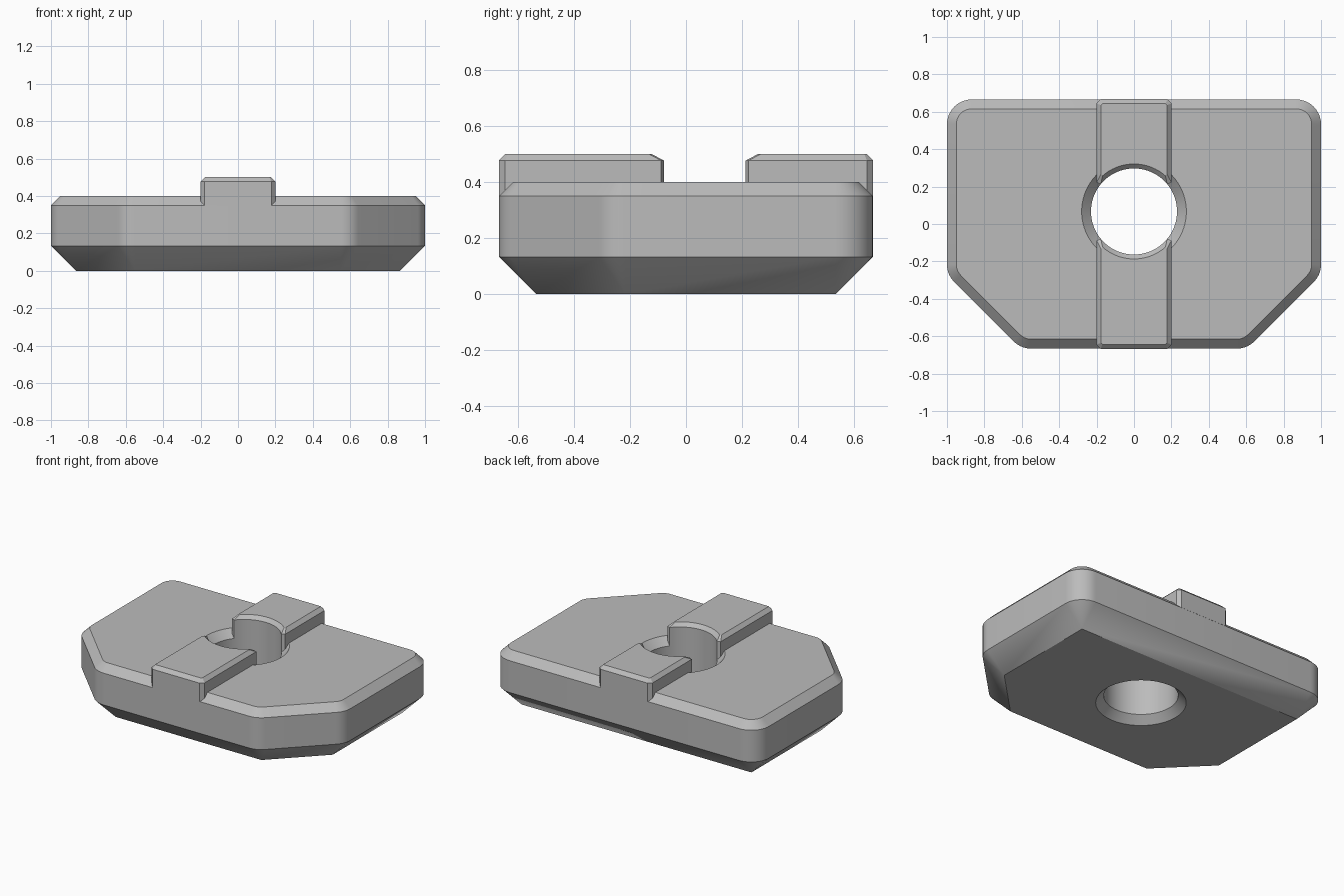
import bpy
import bmesh
from math import sin, cos, asin, radians, sqrt, pi

if "Cube" in bpy.data.objects:
    bpy.data.objects.remove(bpy.data.objects["Cube"], do_unlink=True)

HOLE_Y, HOLE_R = 0.067, 0.23
EDGE_R = 0.133

grey = bpy.data.materials.new("plain grey")
grey.use_nodes = True
colour = (0.5, 0.5, 0.5, 1)
grey.diffuse_color = colour
grey.node_tree.nodes["Principled BSDF"].inputs["Base Color"].default_value = colour


def loft(name, layers):
    """Solid through stacked outlines; layers are (height, outline) pairs."""
    bm = bmesh.new()
    loops = [[bm.verts.new((x, y, z)) for x, y in pts] for z, pts in layers]
    n = len(loops[0])
    for low, high in zip(loops, loops[1:]):
        for i in range(n):
            j = (i + 1) % n
            bm.faces.new((low[i], low[j], high[j], high[i]))
    bm.faces.new(loops[0][::-1])
    bm.faces.new(loops[-1])
    bmesh.ops.remove_doubles(bm, verts=bm.verts, dist=1e-5)
    bmesh.ops.recalc_face_normals(bm, faces=bm.faces)
    mesh = bpy.data.meshes.new(name)
    bm.to_mesh(mesh)
    bm.free()
    mesh.materials.append(grey)
    obj = bpy.data.objects.new(name, mesh)
    bpy.context.collection.objects.link(obj)
    return obj


def activate(obj):
    bpy.ops.object.select_all(action='DESELECT')
    obj.select_set(True)
    bpy.context.view_layer.objects.active = obj


def plate_outline(r, steps=10):
    """Six-cornered core grown outward by r, with round corners."""
    corners = [(-0.55, -0.533, -135, -90), (0.55, -0.533, -90, -45),
               (0.867, -0.216, -45, 0), (0.867, 0.533, 0, 90),
               (-0.867, 0.533, 90, 180), (-0.867, -0.216, 180, 225)]
    pts = []
    for x, y, a, b in corners:
        for k in range(steps + 1):
            t = radians(a + (b - a) * k / steps)
            pts.append((x + r * cos(t), y + r * sin(t)))
    return pts


def circle(r, n=96):
    return [(r * cos(2 * pi * k / n), HOLE_Y + r * sin(2 * pi * k / n))
            for k in range(n)]


def rail_outline(side, d, steps=24):
    """Rail plan inset by d: bevelled outer end, hollow end along the hole."""
    w = 0.2 - d
    c = 0.022 - 0.586 * d
    end = 0.667 - d
    r = HOLE_R + d
    xa = w - c
    ya = HOLE_Y + side * sqrt(r * r - xa * xa)
    pts = [(-w, ya + side * 0.01), (-w, side * (end - c)), (-xa, side * end),
           (xa, side * end), (w, side * (end - c)), (w, ya + side * 0.01)]
    half = asin(xa / r)
    for k in range(steps + 1):
        t = half - 2 * half * k / steps
        pts.append((r * sin(t), HOLE_Y + side * r * cos(t)))
    return pts


# Base plate with wide lower bevel and narrow upper bevel
plate = loft("base_plate", [(0, plate_outline(0)),
                            (0.133, plate_outline(EDGE_R)),
                            (0.35, plate_outline(EDGE_R)),
                            (0.4, plate_outline(EDGE_R - 0.05))])

# Through hole, countersunk at both ends
cutter = loft("hole_cutter", [(-0.05, circle(HOLE_R + 0.1)),
                              (0.05, circle(HOLE_R)),
                              (0.35, circle(HOLE_R)),
                              (0.45, circle(HOLE_R + 0.1))])
cutter.hide_render = True
cut = plate.modifiers.new("hole", 'BOOLEAN')
cut.operation = 'DIFFERENCE'
cut.solver = 'EXACT'
cut.object = cutter
activate(plate)
bpy.ops.object.modifier_apply(modifier=cut.name)
bpy.data.objects.remove(cutter, do_unlink=True)

# Raised rails in front of and behind the hole
rails = [loft(name, [(0.35, rail_outline(side, 0)),
                     (0.476, rail_outline(side, 0)),
                     (0.5, rail_outline(side, 0.024))])
         for name, side in (("front_rail", -1), ("back_rail", 1))]

for obj in [plate] + rails:
    activate(obj)
    bpy.ops.object.shade_smooth_by_angle(angle=radians(25))
